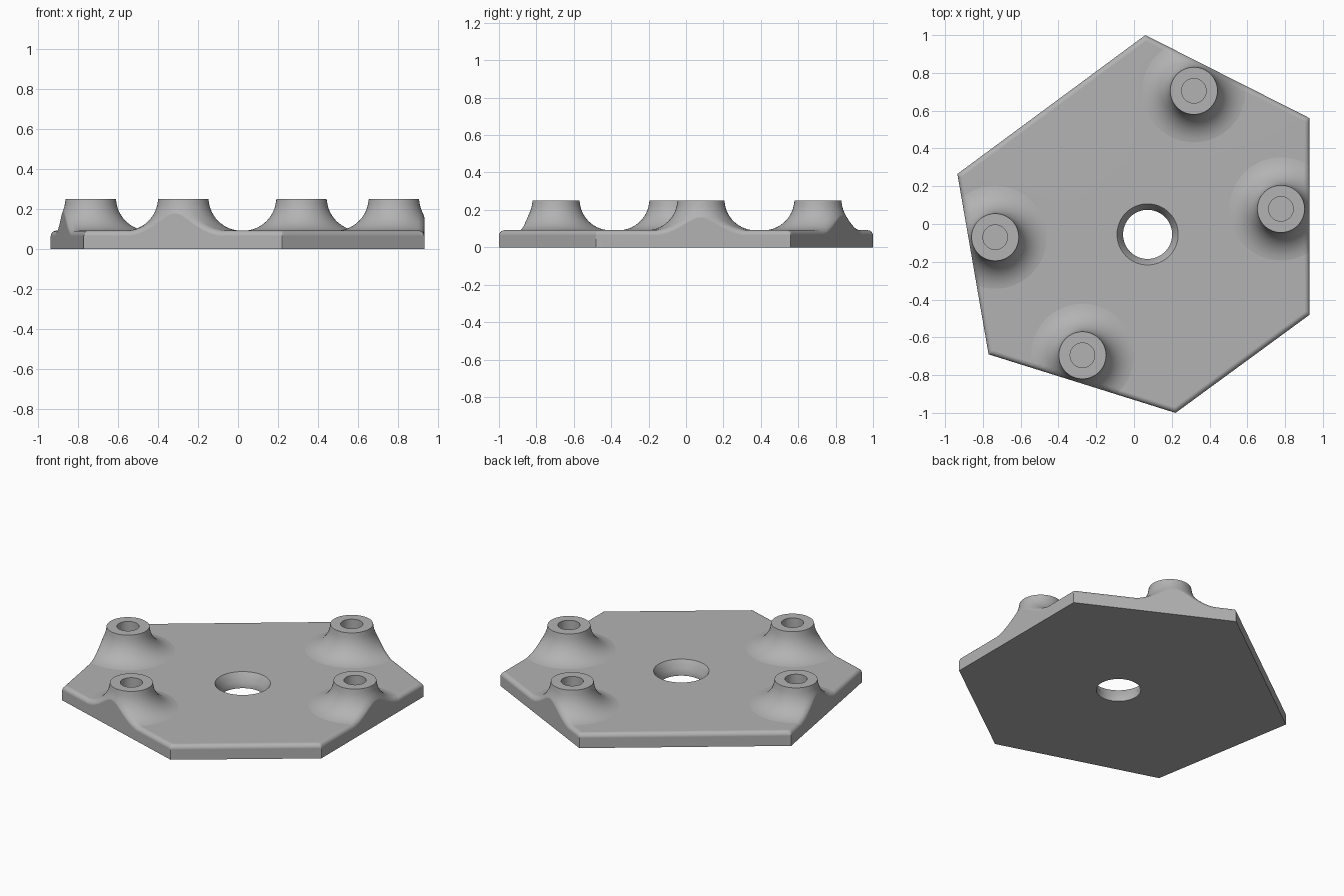
import bpy, bmesh, math
from mathutils import Vector

default = bpy.data.objects.get("Cube")
if default:
    bpy.data.objects.remove(default, do_unlink=True)

THICK, TOP, ROUND = 0.092, 0.25, 0.028
OUTLINE = [(0.06, 1.0), (-0.935, 0.265), (-0.77, -0.69),
           (0.22, -1.0), (0.93, -0.48), (0.93, 0.56)]
POSTS = [(0.317, 0.705), (0.778, 0.08), (-0.273, -0.695), (-0.735, -0.07)]
HOLE = (0.072, -0.055)

grey = bpy.data.materials.new("plain grey")
grey.use_nodes = True
COLOUR = (0.45, 0.45, 0.45, 1)
grey.diffuse_color = COLOUR
grey.node_tree.nodes["Principled BSDF"].inputs["Base Color"].default_value = COLOUR


def revolve(name, profile, centre, segments=64):
    """Spin an (r, z) profile, which starts and ends on the axis, into a solid."""
    bm = bmesh.new()
    verts = [bm.verts.new((r, 0, z)) for r, z in profile]
    edges = [bm.edges.new(pair) for pair in zip(verts, verts[1:])]
    bmesh.ops.spin(bm, geom=verts + edges, axis=(0, 0, 1), cent=(0, 0, 0),
                   angle=math.tau, steps=segments, use_duplicate=False)
    bmesh.ops.remove_doubles(bm, verts=bm.verts, dist=1e-5)
    bmesh.ops.recalc_face_normals(bm, faces=bm.faces)
    bmesh.ops.translate(bm, verts=bm.verts, vec=(*centre, 0))
    mesh = bpy.data.meshes.new(name)
    bm.to_mesh(mesh)
    bm.free()
    obj = bpy.data.objects.new(name, mesh)
    bpy.context.collection.objects.link(obj)
    return obj


def combine(target, other, operation):
    mod = target.modifiers.new(operation, 'BOOLEAN')
    mod.object, mod.operation, mod.solver = other, operation, 'EXACT'
    bpy.context.view_layer.objects.active = target
    bpy.ops.object.modifier_apply(modifier=mod.name)
    bpy.data.objects.remove(other, do_unlink=True)


# Oversized slab, trimmed to the outline later
plate = revolve("mounting_plate", [(0, 0), (1.6, 0), (1.6, THICK), (0, THICK)], (0, 0))

# Flared hollow standoffs
R = 0.165
flare = [(0.291 - R * math.cos(a), 0.256 - R * math.sin(a))
         for a in (math.radians(90 * i / 14) for i in range(1, 15))]
boss = [(0, 0.1), (0.065, 0.1), (0.065, TOP), (0.125, TOP)] + flare + [(0.291, 0.03), (0, 0.03)]
for centre in POSTS:
    combine(plate, revolve("standoff", boss, centre), 'UNION')

# Countersunk centre hole
sink = [(0, -0.1), (0.13, -0.1), (0.13, 0.04), (0.162, THICK), (0.162, 0.2), (0, 0.2)]
combine(plate, revolve("hole_cutter", sink, HOLE), 'DIFFERENCE')

# Trim to the six-sided outline and close the walls
bm = bmesh.new()
bm.from_mesh(plate.data)
sides = []
for i, (x, y) in enumerate(OUTLINE):
    nx, ny = OUTLINE[(i + 1) % 6]
    sides.append((Vector((x, y, 0)), Vector((ny - y, x - nx, 0)).normalized()))


def cut(point, normal, clear):
    geom = bm.verts[:] + bm.edges[:] + bm.faces[:]
    return bmesh.ops.bisect_plane(bm, geom=geom, dist=1e-5, plane_co=point,
                                  plane_no=normal, clear_outer=clear)["geom_cut"]


for point, normal in sides:
    rim = [e for e in cut(point, normal, True) if isinstance(e, bmesh.types.BMEdge)]
    bmesh.ops.contextual_create(bm, geom=rim)

# Round the upper rim: add loops inside each side, then lower them along an arc
for step in range(1, 6):
    inset = ROUND * (1 - math.cos(math.radians(18 * step)))
    for point, normal in sides:
        cut(point - normal * inset, normal, False)
for v in bm.verts:
    d = min((point - v.co).dot(normal) for point, normal in sides)
    if v.co.z > 0.085 and d < ROUND:
        drop = ROUND - math.sqrt(max(0, ROUND ** 2 - (ROUND - d) ** 2))
        steep = min(1, max(0, v.co.z - THICK) / 0.09)
        v.co.z -= drop * (1 - 0.75 * steep)
bmesh.ops.recalc_face_normals(bm, faces=bm.faces)
bm.to_mesh(plate.data)
bm.free()

plate.data.materials.clear()
plate.data.materials.append(grey)
bpy.ops.object.select_all(action='DESELECT')
plate.select_set(True)
bpy.context.view_layer.objects.active = plate
bpy.ops.object.shade_smooth_by_angle(angle=math.radians(32))
weighted = plate.modifiers.new("even_shading", 'WEIGHTED_NORMAL')
weighted.keep_sharp = True
